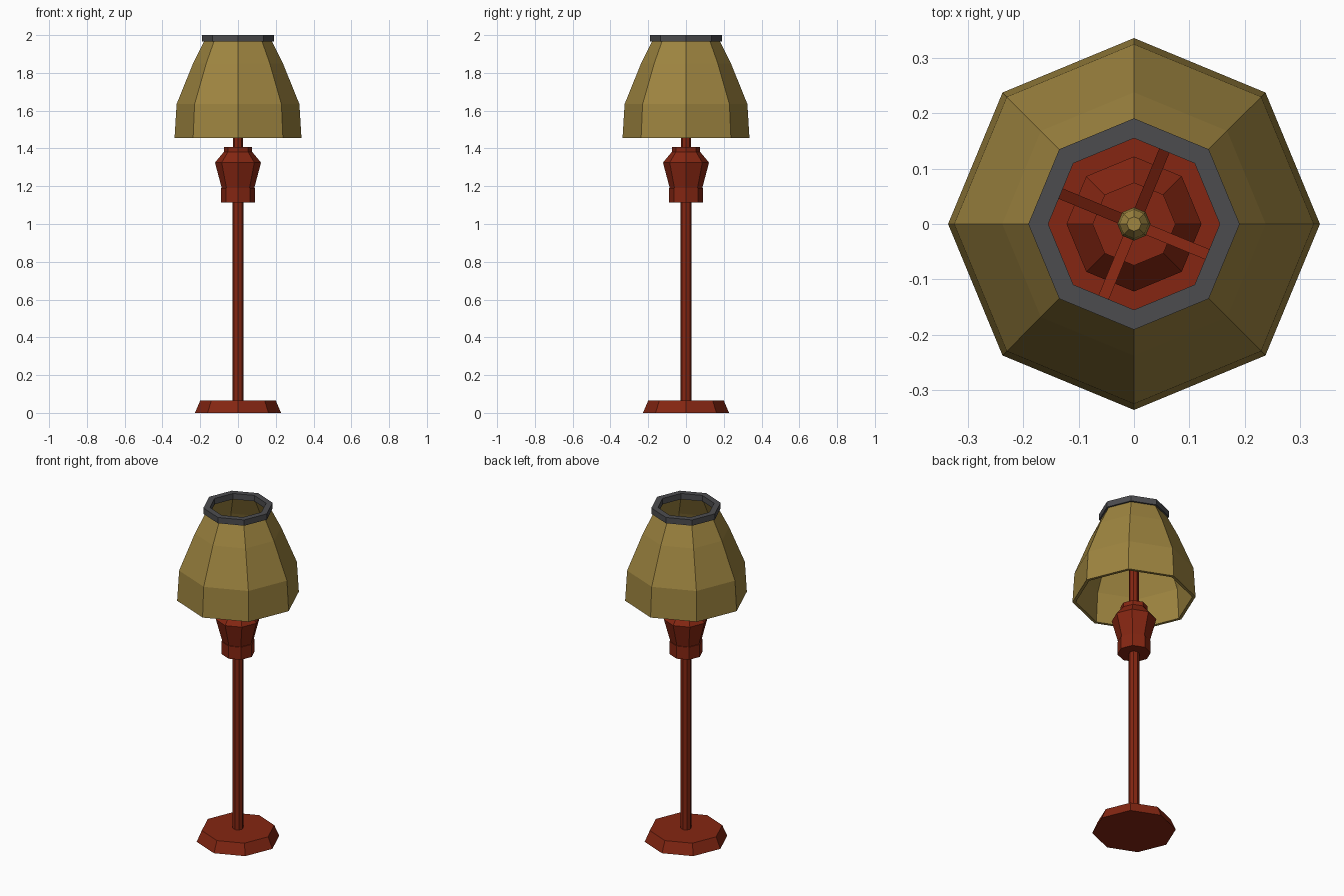
import bpy
import bmesh
from math import cos, sin, pi
from mathutils import Matrix, Vector

cube = bpy.data.objects.get("Cube")
if cube:
    bpy.data.objects.remove(cube, do_unlink=True)

SIDES = 8


def material(name, rgb):
    mat = bpy.data.materials.new(name)
    mat.use_nodes = True
    mat.diffuse_color = (*rgb, 1)
    mat.node_tree.nodes["Principled BSDF"].inputs["Base Color"].default_value = (*rgb, 1)
    return mat


wood = material("red_brown_wood", (0.234, 0.0195, 0.006))
cloth = material("tan_cloth", (0.342, 0.233, 0.051))
metal = material("charcoal_metal", (0.073, 0.073, 0.078))


def finish(bm, name, mat):
    bmesh.ops.recalc_face_normals(bm, faces=bm.faces)
    mesh = bpy.data.meshes.new(name)
    bm.to_mesh(mesh)
    bm.free()
    mesh.materials.append(mat)
    obj = bpy.data.objects.new(name, mesh)
    bpy.context.collection.objects.link(obj)
    return obj


def lathe(name, profile, mat, hollow=False):
    """Octagonal turning of (radius, height) points; hollow closes the profile into a loop."""
    bm = bmesh.new()
    rings = [[bm.verts.new((r * cos(2 * pi * i / SIDES), r * sin(2 * pi * i / SIDES), z))
              for i in range(SIDES)] for r, z in profile]
    pairs = list(zip(rings, rings[1:]))
    if hollow:
        pairs.append((rings[-1], rings[0]))
    else:
        bm.faces.new(rings[0])
        bm.faces.new(rings[-1])
    for a, b in pairs:
        for i in range(SIDES):
            j = (i + 1) % SIDES
            bm.faces.new((a[i], a[j], b[j], b[i]))
    return finish(bm, name, mat)


# Foot, pole and turned body
lathe("base", [(0.228, 0), (0.2, 0.065)], wood)
lathe("pole", [(0.029, 0.06), (0.029, 1.13)], wood)
lathe("turned_body", [(0.091, 1.115), (0.091, 1.19), (0.086, 1.19), (0.122, 1.325),
                      (0.075, 1.382), (0.075, 1.408)], wood)
lathe("upper_stem", [(0.027, 1.4), (0.027, 1.73)], wood)
lathe("finial", [(0.022, 1.73), (0.03, 1.75), (0.026, 1.78), (0.013, 1.8)], cloth)

# Shade with wall thickness, and its top ring
outer = [(0.336, 1.455), (0.325, 1.635), (0.238, 1.85), (0.178, 1.97)]
inner = [(r - 0.018, z) for r, z in reversed(outer)]
lathe("lampshade", outer + inner, cloth, hollow=True)
lathe("shade_ring", [(0.191, 1.965), (0.191, 2), (0.155, 2), (0.155, 1.965)], metal, hollow=True)

# Four struts rising from the stem to the middle of alternate shade panels
for i in range(4):
    angle = pi / 2 * i - pi / 8
    start = Vector((0.01, 0, 1.68))
    end = Vector((0.222, 0, 1.81))
    span = end - start
    bm = bmesh.new()
    bmesh.ops.create_cube(bm, size=1)
    bmesh.ops.scale(bm, vec=(span.length, 0.02, 0.02), verts=bm.verts)
    tilt = span.to_track_quat('X', 'Z').to_matrix().to_4x4()
    place = Matrix.Rotation(angle, 4, 'Z') @ Matrix.Translation((start + end) / 2) @ tilt
    bmesh.ops.transform(bm, matrix=place, verts=bm.verts)
    finish(bm, f"shade_strut_{i + 1}", wood)
